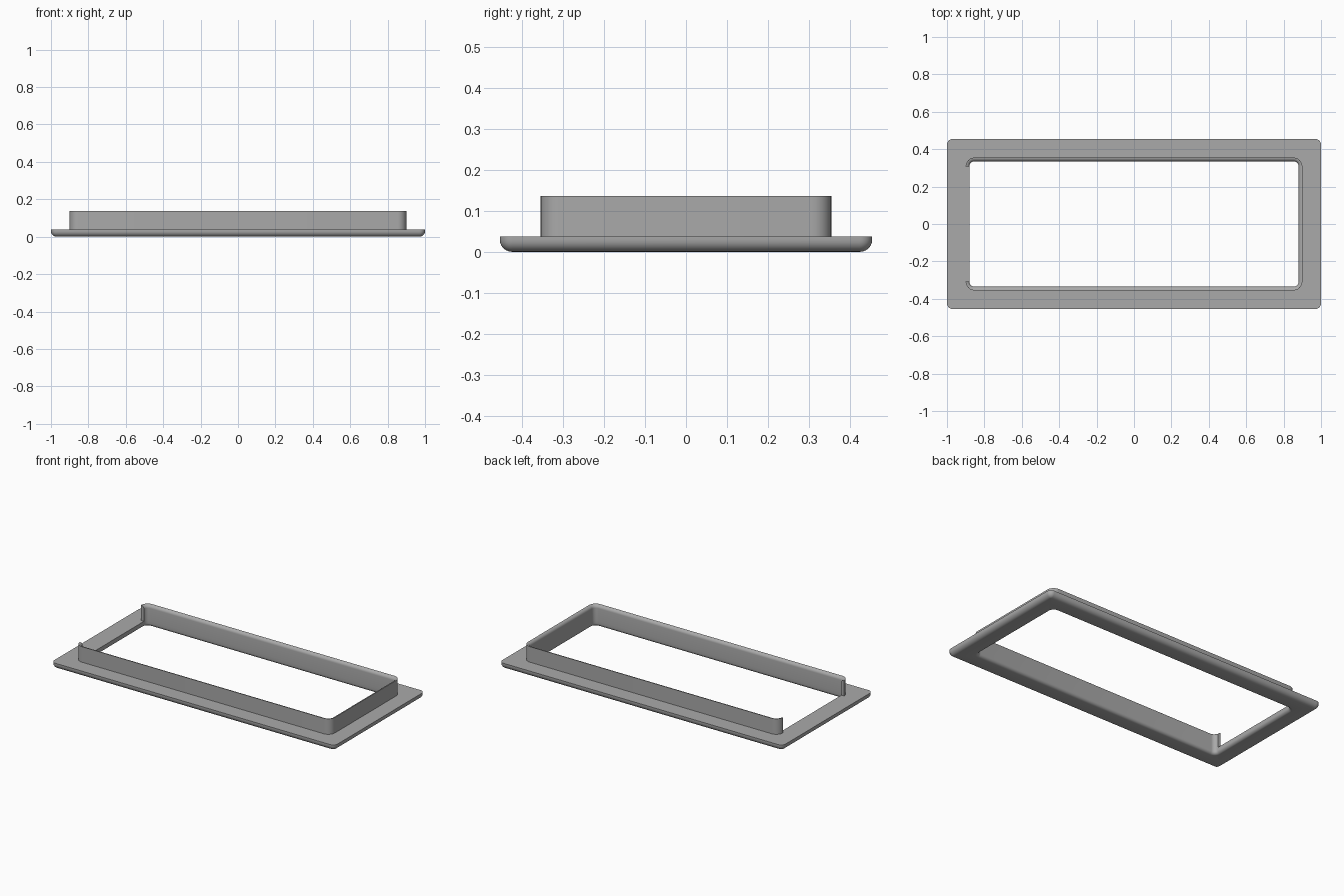
import bpy, bmesh, math

if "Cube" in bpy.data.objects:
    bpy.data.objects.remove(bpy.data.objects["Cube"])

ARC = 8  # segments per rounded corner

grey = bpy.data.materials.new("plain grey")
grey.diffuse_color = (0.4, 0.4, 0.4, 1)
grey.use_nodes = True
grey.node_tree.nodes["Principled BSDF"].inputs["Base Color"].default_value = grey.diffuse_color


def outline(hx, hy, r, z):
    """Rounded rectangle, counter-clockwise, starting on the left side at the rear corner's end."""
    pts = []
    for k, (sx, sy) in enumerate([(-1, -1), (1, -1), (1, 1), (-1, 1)]):
        for i in range(ARC + 1):
            a = math.pi + (k + i / ARC) * math.pi / 2
            pts.append((sx * (hx - r) + r * math.cos(a), sy * (hy - r) + r * math.sin(a), z))
    return pts


def sweep(name, sections, closed):
    """Skin the outlines around the cross-section; an open sweep gets flat end caps."""
    bm = bmesh.new()
    rows = [[bm.verts.new(p) for p in s] for s in sections]
    m, n = len(rows), len(rows[0])
    for j in range(m):
        a, b = rows[j], rows[(j + 1) % m]
        for i in range(n if closed else n - 1):
            k = (i + 1) % n
            bm.faces.new((a[i], a[k], b[k], b[i]))
    if not closed:
        bm.faces.new([r[0] for r in rows])
        bm.faces.new([r[-1] for r in rows])
    bmesh.ops.recalc_face_normals(bm, faces=bm.faces)
    me = bpy.data.meshes.new(name)
    bm.to_mesh(me)
    bm.free()
    me.materials.append(grey)
    ob = bpy.data.objects.new(name, me)
    bpy.context.collection.objects.link(ob)
    bpy.ops.object.select_all(action='DESELECT')
    ob.select_set(True)
    bpy.context.view_layer.objects.active = ob
    bpy.ops.object.shade_smooth_by_angle(angle=math.radians(35))
    return ob


def quarter(n=6):
    return [(math.sin(i / n * math.pi / 2), math.cos(i / n * math.pi / 2)) for i in range(n + 1)]


# Flange: flat top, rounded lower edges outside and inside the opening
OX, OY, IX, IY, TOP = 1.0, 0.455, 0.88, 0.335, 0.038
R, RI = 0.03, 0.02
flange = [outline(OX, OY, 0.031, TOP)]
for s, c in quarter():
    d = R * (1 - c)
    flange.append(outline(OX - d, OY - d, 0.031 - d, R * (1 - s)))
flange[1:] = [outline(OX - R * (1 - c), OY - R * (1 - c), 0.031 - R * (1 - c), R * (1 - s))
              for s, c in quarter()]
flange += [outline(IX + RI * (1 - s), IY + RI * (1 - s), 0.027 + RI * (1 - s), RI * (1 - c))
           for s, c in quarter()]
flange.append(outline(IX, IY, 0.027, TOP))
sweep("flange", flange, True)

# Raised lip: three sides, open at the left, inner top edge rounded over
T, H = 0.02, 0.137
lip = [outline(IX, IY, 0.027, TOP)]
lip += [outline(IX + T * (1 - c), IY + T * (1 - c), 0.027 + T * (1 - c), H - T * (1 - s))
        for s, c in quarter()]
lip.append(outline(IX + T, IY + T, 0.047, TOP))
sweep("raised_lip", lip, False)
